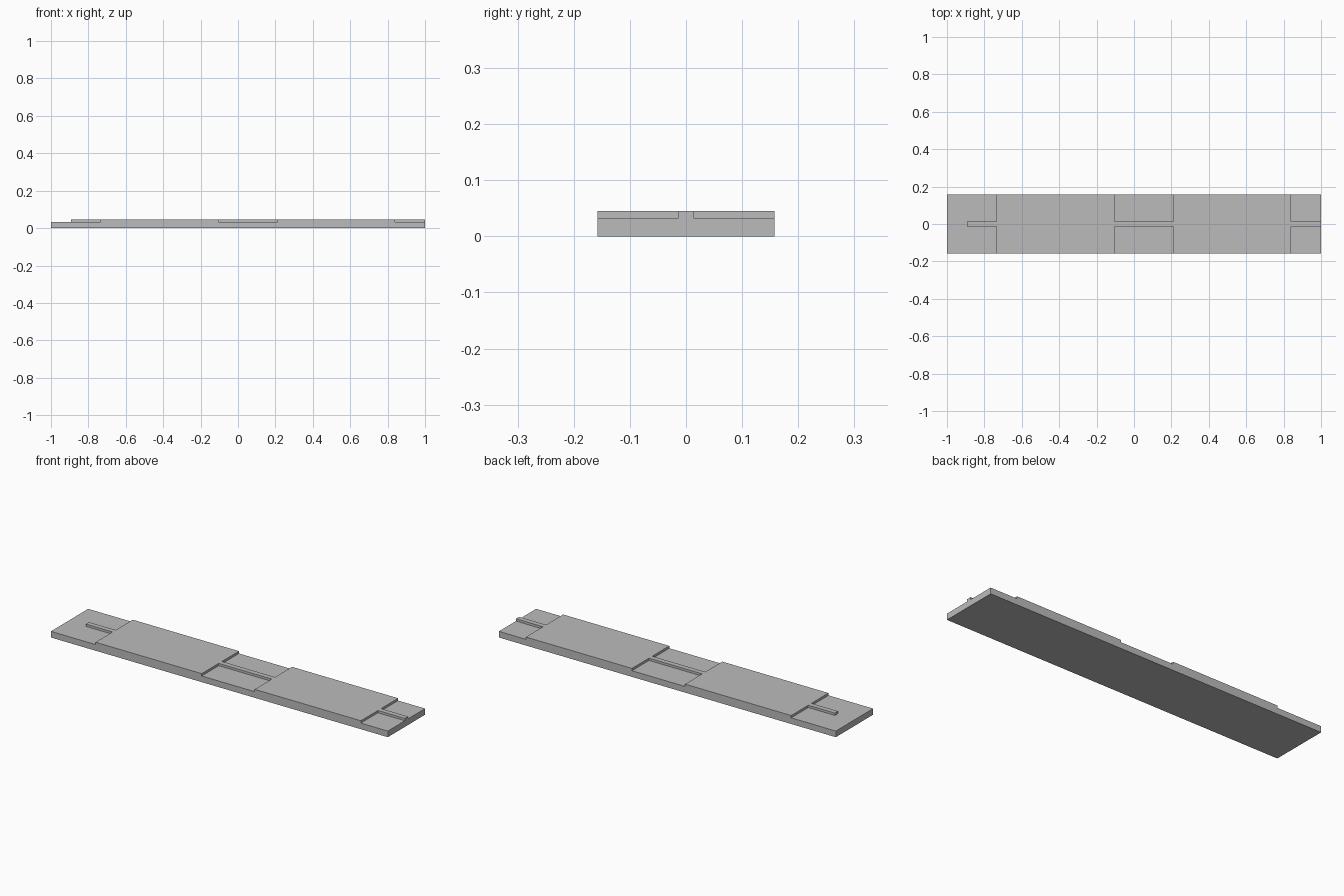
import bpy
import bmesh
from mathutils import Vector

cube = bpy.data.objects.get("Cube")
if cube:
    bpy.data.objects.remove(cube, do_unlink=True)

# Main dimensions
HALF_W, RAIL_W = 0.158, 0.0135
BASE_H, RAISED_H = 0.033, 0.0455
RAIL_START = -0.893
PANELS = [(-0.735, -0.105), (0.21, 0.84)]


def is_raised(center):
    """Panels span the full width; the thin rail joins them along the middle."""
    on_panel = any(a < center.x < b for a, b in PANELS)
    on_rail = abs(center.y) < RAIL_W and center.x > RAIL_START
    return on_panel or on_rail


def raise_faces(bm, faces, height):
    """Extrude faces straight up and return the new top faces."""
    geom = bmesh.ops.extrude_face_region(bm, geom=faces)["geom"]
    verts = [g for g in geom if isinstance(g, bmesh.types.BMVert)]
    bmesh.ops.translate(bm, verts=verts, vec=Vector((0, 0, height)))
    return [g for g in geom if isinstance(g, bmesh.types.BMFace)]


# Plan of the plank, divided along the panel and rail edges
xs = [-1, RAIL_START] + [x for panel in PANELS for x in panel] + [1]
ys = [-HALF_W, -RAIL_W, RAIL_W, HALF_W]
bm = bmesh.new()
rows = [[bm.verts.new((x, y, 0)) for x in xs] for y in ys]
for low, high in zip(rows, rows[1:]):
    for i in range(len(xs) - 1):
        bm.faces.new((low[i], low[i + 1], high[i + 1], high[i]))

# Base slab, then the raised panels and rail
tops = raise_faces(bm, bm.faces[:], BASE_H)
raised = [f for f in tops if is_raised(f.calc_center_median())]
raise_faces(bm, raised, RAISED_H - BASE_H)

# Merge coplanar faces into clean flat surfaces
bmesh.ops.recalc_face_normals(bm, faces=bm.faces[:])
bmesh.ops.dissolve_limit(bm, angle_limit=0.01, verts=bm.verts[:], edges=bm.edges[:])

mesh = bpy.data.meshes.new("stepped_plank")
bm.to_mesh(mesh)
bm.free()
plank = bpy.data.objects.new("stepped_plank", mesh)
bpy.context.collection.objects.link(plank)

# Plain grey
grey = bpy.data.materials.new("grey")
grey.use_nodes = True
colour = (0.5, 0.5, 0.5, 1)
grey.diffuse_color = colour
grey.node_tree.nodes["Principled BSDF"].inputs["Base Color"].default_value = colour
mesh.materials.append(grey)
